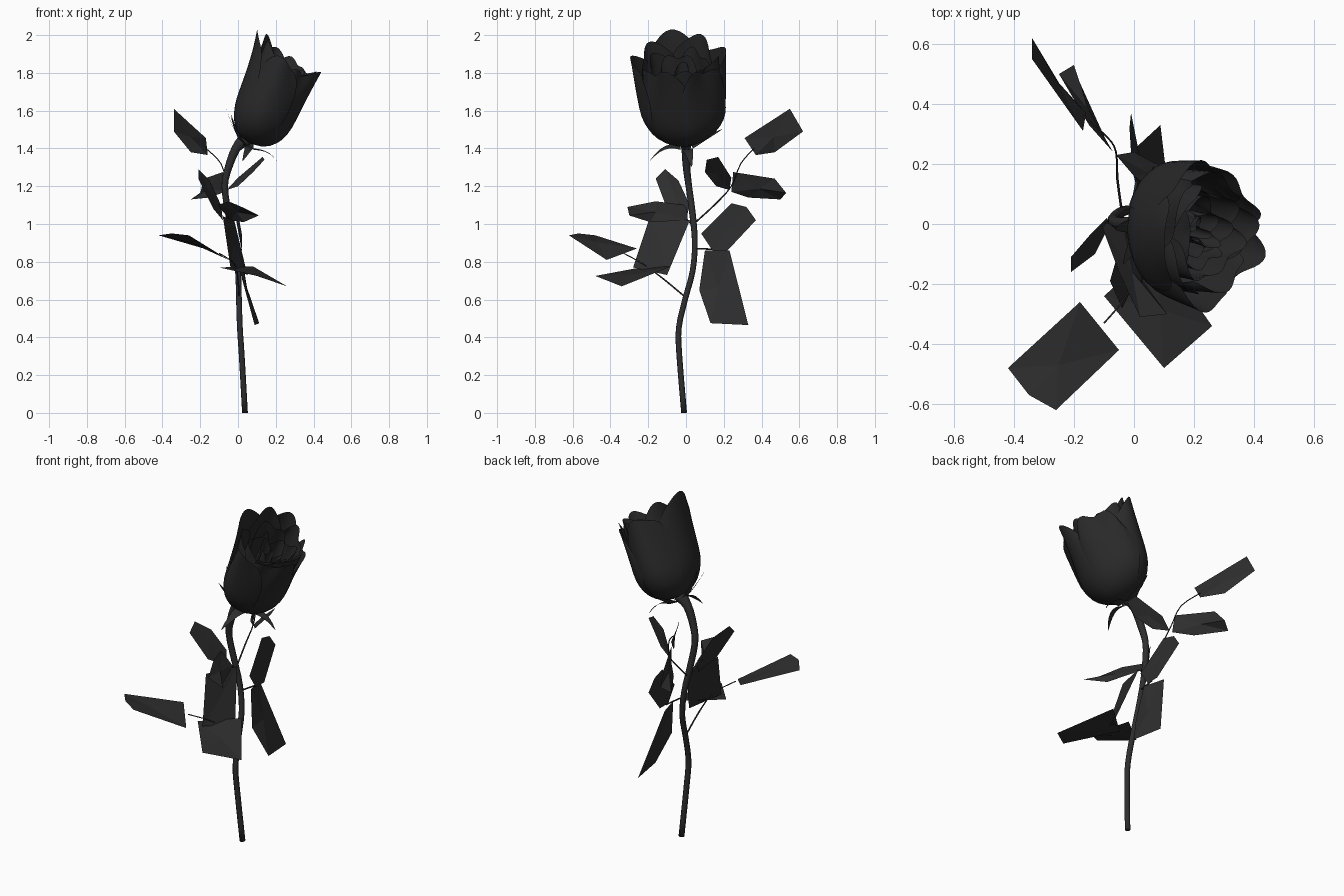
import bpy, math, random
from mathutils import Vector, Matrix

if "Cube" in bpy.data.objects:
    bpy.data.objects.remove(bpy.data.objects["Cube"])
random.seed(4)

def mat(name, v):
    m = bpy.data.materials.new(name)
    m.diffuse_color = (v, v, v, 1)
    m.use_nodes = True
    m.node_tree.nodes["Principled BSDF"].inputs["Base Color"].default_value = m.diffuse_color
    return m

PETAL = mat("petal black", 0.023)
GREEN = mat("stem and leaf black", 0.027)

def mesh_obj(name, verts, faces, material, smooth=False):
    me = bpy.data.meshes.new(name)
    me.from_pydata([tuple(v) for v in verts], [], faces)
    me.materials.append(material)
    for p in me.polygons:
        p.use_smooth = smooth
    ob = bpy.data.objects.new(name, me)
    bpy.context.collection.objects.link(ob)
    return ob

def tube(name, pts, radii, sides=8):
    """Tapered tube through the points, smoothed by Catmull-Rom sampling."""
    P = [Vector(p) for p in pts]
    ring, n = [], len(P)
    for i in range(n - 1):
        a, b, c, d = P[max(i-1, 0)], P[i], P[i+1], P[min(i+2, n-1)]
        for k in range(3 + (i == n - 2)):
            t = k / 3
            q = 0.5 * (2*b + (c-a)*t + (2*a-5*b+4*c-d)*t*t + (3*b-a-3*c+d)*t**3)
            ring.append((q, radii[i] + (radii[i+1] - radii[i]) * t))
    verts, faces = [], []
    for i, (q, r) in enumerate(ring):
        tan = (ring[min(i+1, len(ring)-1)][0] - ring[max(i-1, 0)][0]).normalized()
        s = Vector((0.9, -0.3, 0.1)).cross(tan).normalized()
        w = tan.cross(s)
        for j in range(sides):
            an = 2 * math.pi * j / sides
            verts.append(q + r * (math.cos(an) * s + math.sin(an) * w))
    for i in range(len(ring) - 1):
        for j in range(sides):
            k = (j + 1) % sides
            faces.append((i*sides+j, i*sides+k, (i+1)*sides+k, (i+1)*sides+j))
    faces += [tuple(reversed(range(sides))), tuple(range(len(verts)-sides, len(verts)))]
    return mesh_obj(name, verts, faces, GREEN, True)

# Main stem
tube("stem", [(.037, -.01, 0), (.02, -.035, .3), (.01, -.038, .45), (.005, -.005, .6),
              (0, .035, .75), (-.02, .047, .9), (-.05, .035, 1.05), (-.07, .015, 1.2),
              (-.05, .003, 1.3), (-.01, 0, 1.4), (.04, 0, 1.45)],
     [.016, .016, .016, .016, .016, .016, .018, .018, .021, .026, .04])

# Thin leaf stalks
for i, pts in enumerate([
        [(-.04, .04, 1.0), (-.055, .15, 1.1), (-.06, .24, 1.2), (-.09, .29, 1.32), (-.17, .36, 1.4)],
        [(.005, 0, .61), (0, -.12, .71), (-.02, -.23, .79), (-.1, -.33, .845)],
        [(-.01, .045, .87), (.015, .17, .865)],
        [(-.04, .03, 1.0), (-.06, -.03, 1.05)]]):
    tube(f"leaf_stalk_{i+1}", pts, [.0045] * 2 + [.003] * (len(pts) - 2), 5)

# Flat low-poly leaves, each a bent outline of a few corners
LEAVES = {
    "leaf_top_tip": [(-.34, .55, 1.61), (-.34, .62, 1.49), (-.25, .47, 1.38), (-.16, .37, 1.365), (-.17, .31, 1.455)],
    "leaf_top_outer": [(-.08, .25, 1.275), (-.18, .47, 1.24), (-.2, .53, 1.165), (-.25, .5, 1.13), (-.15, .33, 1.14), (-.07, .24, 1.17)],
    "leaf_top_inner": [(-.06, .23, 1.18), (0, .24, 1.245), (.13, .17, 1.355), (.14, .11, 1.34), (.08, .1, 1.275), (0, .16, 1.2)],
    "leaf_mid_upper": [(.02, .08, .95), (-.01, .24, 1.11), (-.015, .32, 1.09), (-.01, .37, 1.02), (.02, .22, .86), (.02, .14, .86)],
    "leaf_mid_lower": [(.015, .1, .86), (-.02, .23, .86), (.088, .33, .465), (.112, .13, .475), (.045, .07, .65)],
}
LEAVES2 = {
    "leaf_front_upper": [(-.21, -.16, 1.24), (-.21, -.11, 1.29), (-.15, -.04, 1.23), (-.09, .02, 1.1), (-.08, 0, 1.02), (-.13, -.1, 1.08)],
    "leaf_front_side": [(.02, -.31, 1.09), (-.05, -.16, 1.12), (-.11, 0, 1.1), (-.04, .01, 1.02), (.03, -.19, 1.01), (.11, -.3, 1.045)],
    "leaf_front_large": [(-.08, -.19, 1.04), (-.02, .02, 1.02), (.05, -.1, .73), (-.04, -.28, .77)],
    "leaf_low_outer": [(-.42, -.48, .94), (-.18, -.26, .87), (-.05, -.42, .81), (-.26, -.62, .94), (-.35, -.57, .95)],
    "leaf_low_inner": [(-.1, -.24, .77), (.08, -.08, .775), (.26, -.34, .67), (.1, -.48, .725)],
}
for name, pts in {**LEAVES, **LEAVES2}.items():
    c = sum((Vector(p) for p in pts), Vector()) / len(pts)
    n = len(pts)
    mesh_obj(name, pts + [c], [(i, (i+1) % n, n) for i in range(n)], GREEN)

# Flower head: local frame tilted toward +x and a little to the front
FRAME = (Matrix.Translation((.065, 0, 1.425)) @ Matrix.Rotation(math.radians(5), 4, 'X')
         @ Matrix.Rotation(math.radians(25), 4, 'Y'))

def petal(name, th, span, R, H, flare, nu=16, nv=13):
    """One cupped petal: round belly, flared wavy rim, rounded corners."""
    H *= .95 - .07 * math.cos(th)
    flare *= .9 - .5 * math.cos(th)
    ph = random.uniform(0, 6)
    verts, faces = [], []
    for i in range(nv + 1):
        v = (i / nv) ** 1.4
        belly = math.sin(math.pi / 2 * min(1, math.sqrt(v * 2.6))) - .1 * max(0, v - .4)
        for j in range(nu + 1):
            u = 2 * j / nu - 1
            an = th + u * span * (.75 + .25 * math.sin(math.pi * v))
            side = math.sin(an) ** 2
            r = R * belly + flare * v**2 * (1 - .3 * abs(u)**3)
            r += .014 * v * v * math.sin(4 * u + ph) + .006 * u * v * R / .17
            h = H * v * (1 - .17 * v * abs(u)**3.5 + .03 * v * math.sin(5 * u + ph))
            # sides spread widest below the rim, then close in and stay lower
            r *= 1 + .1 * side * math.sin(math.pi * v) * R / .17
            h *= 1 - .07 * side * v
            h -= flare * .4 * max(0, v - .75) / .25
            wide = 1.18 - .12 * math.cos(an)
            verts.append(FRAME @ Vector((r * .96 * math.cos(an), r * wide * math.sin(an), h)))
    w = nu + 1
    for i in range(nv):
        for j in range(nu):
            a = i * w + j
            faces.append((a, a+1, a+w+1, a+w))
    mesh_obj(name, verts, faces, PETAL, True)

# Petal rings: count, radius, height, flare, half-angle
RINGS = [(3, .035, .43, .0, 1.5), (3, .06, .45, .005, 1.3), (4, .09, .48, .01, 1.1),
         (4, .12, .53, .015, 1.0), (5, .15, .57, .03, .85), (5, .168, .575, .045, .85)]
for k, (n, R, H, fl, span) in enumerate(RINGS):
    for i in range(n):
        th = 2 * math.pi * i / n + k * .8 + random.uniform(-.12, .12)
        if k >= 4:
            th = math.pi * (k - 4) + 2 * math.pi * i / n + .1
        petal(f"petal_{k+1}_{i+1}", th, span, R, H * random.uniform(.95, 1.0), fl)

# Sepals: thin curled tapering blades under the head (direction, tip lift)
for i, (th, up) in enumerate([(math.pi, .14), (.1, -.03), (-1.6, -.07), (1.7, .07), (-2.5, .12)]):
    d, s = Vector((math.cos(th), math.sin(th), 0)), Vector((-math.sin(th), math.cos(th), 0))
    verts, faces = [], []
    for k in range(7):
        t = k / 6
        c = d * (.03 + .17 * t) + Vector((0, 0, -.018 + .02 * math.sin(3 * t) + up * t * t))
        wd = .032 * (1 - t) ** .7 + .001
        verts += [FRAME @ (c - s * wd), FRAME @ (c + s * wd)]
    for k in range(6):
        faces.append((2*k, 2*k+1, 2*k+3, 2*k+2))
    mesh_obj(f"sepal_{i+1}", verts, faces, GREEN, True)
